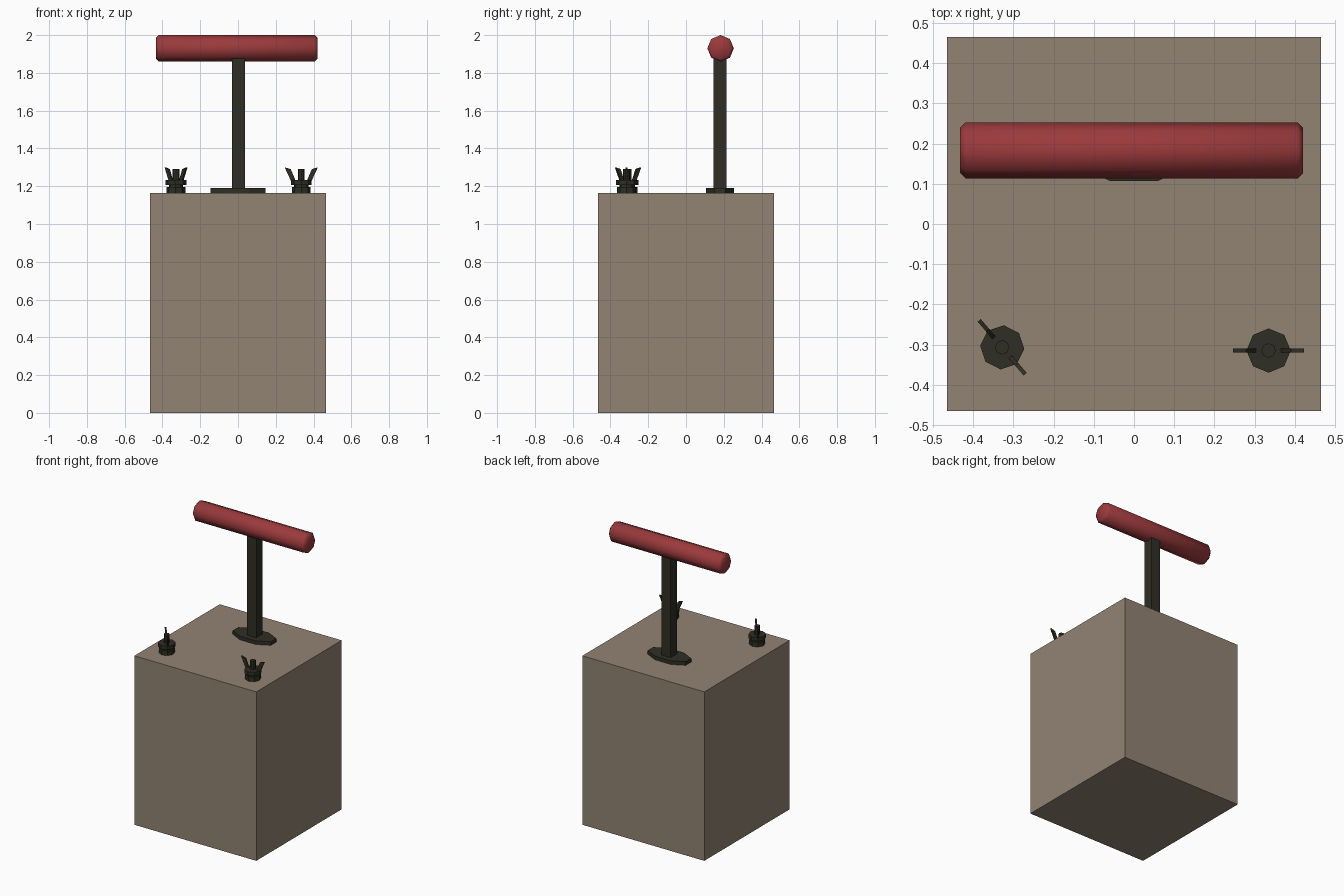
import bpy, bmesh, math
from mathutils import Matrix, Vector

if "Cube" in bpy.data.objects:
    bpy.data.objects.remove(bpy.data.objects["Cube"])


def material(name, rgb):
    m = bpy.data.materials.new(name)
    m.diffuse_color = (*rgb, 1)
    m.use_nodes = True
    m.node_tree.nodes["Principled BSDF"].inputs["Base Color"].default_value = m.diffuse_color
    return m


TAN = material("tan box", (0.283, 0.227, 0.171))
RED = material("red grip", (0.328, 0.042, 0.045))
DARK = material("dark metal", (0.028, 0.028, 0.018))


def finish(bm, name, mat):
    bmesh.ops.recalc_face_normals(bm, faces=bm.faces)
    me = bpy.data.meshes.new(name)
    bm.to_mesh(me)
    bm.free()
    me.materials.append(mat)
    ob = bpy.data.objects.new(name, me)
    bpy.context.collection.objects.link(ob)
    return ob


def box(name, lo, hi, mat):
    bm = bmesh.new()
    lo, hi = Vector(lo), Vector(hi)
    bmesh.ops.create_cube(bm, size=1, matrix=Matrix.Translation((lo + hi) / 2)
                          @ Matrix.Diagonal((*(hi - lo), 1)))
    return finish(bm, name, mat)


def lathe(name, profile, mat, matrix, sides=8, turn=0.0):
    """Closed solid from (radius, height) rings around local z."""
    bm = bmesh.new()
    rings = [[bm.verts.new(matrix @ Vector((r * math.cos(turn + math.tau * i / sides),
                                            r * math.sin(turn + math.tau * i / sides), z)))
              for i in range(sides)] for r, z in profile]
    for a, b in zip(rings, rings[1:]):
        for i in range(sides):
            j = (i + 1) % sides
            bm.faces.new((a[i], a[j], b[j], b[i]))
    bm.faces.new(rings[0][::-1])
    bm.faces.new(rings[-1])
    return finish(bm, name, mat)


# Main box
box("box_body", (-0.465, -0.465, 0), (0.465, 0.465, 1.165), TAN)

# Plunger: flange, square shaft and grip
lathe("plunger_flange", [(1, 0), (1, 0.025)], DARK,
      Matrix.Translation((0, 0.18, 1.165)) @ Matrix.Diagonal((0.157, 0.079, 1, 1)),
      turn=math.pi / 8)
box("plunger_shaft", (-0.033, 0.146, 1.165), (0.037, 0.215, 1.93), DARK)
grip = lathe("plunger_grip", [(0.056, -0.427), (0.07, -0.413), (0.07, 0.413), (0.056, 0.427)],
             RED, Matrix.Translation((-0.006, 0.183, 1.93)) @ Matrix.Rotation(math.pi / 2, 4, 'Y'))
bpy.context.view_layer.objects.active = grip
grip.select_set(True)
bpy.ops.object.shade_smooth_by_angle(angle=math.radians(50))
grip.select_set(False)

# Terminals: post collar, wing nut disc, centre stud and two wings
for side, x, y, angle in (("left", -0.328, -0.307, -49.5), ("right", 0.335, -0.315, 0)):
    place = Matrix.Translation((x, y, 1.165)) @ Matrix.Rotation(math.radians(angle), 4, 'Z')
    lathe(side + "_terminal_collar", [(0.05, 0), (0.05, 0.032)], DARK, place)
    lathe(side + "_terminal_neck", [(0.038, 0.03), (0.038, 0.045)], DARK, place)
    lathe(side + "_wing_nut", [(0.055, 0.042), (0.055, 0.068)], DARK, place)
    lathe(side + "_stud", [(0.018, 0.06), (0.018, 0.127)], DARK, place)
    for s in (-1, 1):
        bm = bmesh.new()
        outline = [(0.028, 0.06), (0.053, 0.06), (0.088, 0.135), (0.056, 0.126)]
        f = bm.faces.new([bm.verts.new((s * u, -0.005, v)) for u, v in outline])
        new = bmesh.ops.extrude_face_region(bm, geom=[f])["geom"]
        bmesh.ops.translate(bm, vec=(0, 0.01, 0),
                            verts=[g for g in new if isinstance(g, bmesh.types.BMVert)])
        bm.transform(place)
        finish(bm, f"{side}_wing_{'a' if s < 0 else 'b'}", DARK)
